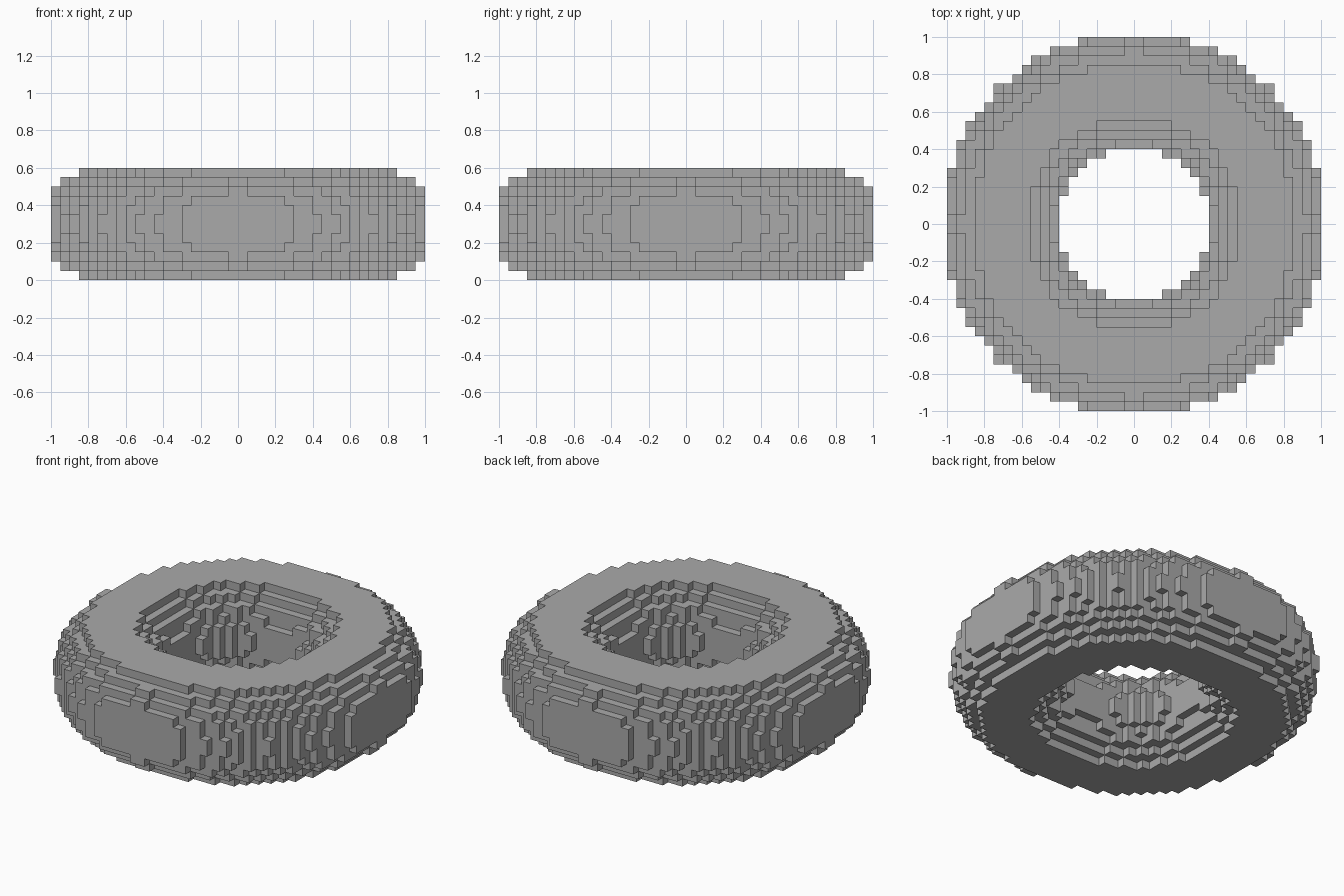
import bpy
import bmesh
import math
from mathutils import Vector

default = bpy.data.objects.get("Cube")
if default:
    bpy.data.objects.remove(default, do_unlink=True)

CELL = 0.05            # edge of one block
HALF, HALF_Z = 20, 6   # half the grid size, in blocks
RING, TUBE = 14.424, 6.305   # ring and tube radius, in blocks
RING_SIDES, TUBE_SIDES = 48, 12


def polygon_distance(u, v, sides):
    """Size of the regular polygon (corner on the u axis) passing through (u, v)."""
    step = 2 * math.pi / sides
    offset = math.atan2(v, u) % step - step / 2
    return math.hypot(u, v) * math.cos(offset) / math.cos(step / 2)


def filled(i, j, k):
    """Whether the centre of a block lies inside the faceted ring."""
    x, y, z = i + 0.5, j + 0.5, k + 0.5
    rho = polygon_distance(x, y, RING_SIDES)
    return polygon_distance(rho - RING, z, TUBE_SIDES) <= TUBE


# Blocks that make up the ring
blocks = {(i, j, k)
          for i in range(-HALF, HALF)
          for j in range(-HALF, HALF)
          for k in range(-HALF_Z, HALF_Z)
          if filled(i, j, k)}

# Outer skin: one square wherever a block meets empty space
bm = bmesh.new()
corners = {}


def corner(p):
    key = tuple(round(c) for c in p)
    if key not in corners:
        corners[key] = bm.verts.new((key[0] * CELL, key[1] * CELL,
                                     (key[2] + HALF_Z) * CELL))
    return corners[key]


axes = [Vector((1, 0, 0)), Vector((0, 1, 0)), Vector((0, 0, 1))]
for block in blocks:
    centre = Vector(block) + Vector((0.5, 0.5, 0.5))
    for a in range(3):
        for sign in (1, -1):
            normal = axes[a] * sign
            if tuple(round(c) for c in Vector(block) + normal) in blocks:
                continue
            u, v = axes[(a + 1) % 3] / 2, axes[(a + 2) % 3] / 2 * sign
            mid = centre + normal / 2
            bm.faces.new([corner(mid + s * u + t * v)
                          for s, t in ((-1, -1), (1, -1), (1, 1), (-1, 1))])

mesh = bpy.data.meshes.new("block_ring")
bm.to_mesh(mesh)
bm.free()

# Plain grey finish
grey = bpy.data.materials.new("grey")
grey.use_nodes = True
colour = (0.4, 0.4, 0.4, 1.0)
grey.diffuse_color = colour
grey.node_tree.nodes["Principled BSDF"].inputs["Base Color"].default_value = colour
mesh.materials.append(grey)

ring = bpy.data.objects.new("block_ring", mesh)
bpy.context.collection.objects.link(ring)
